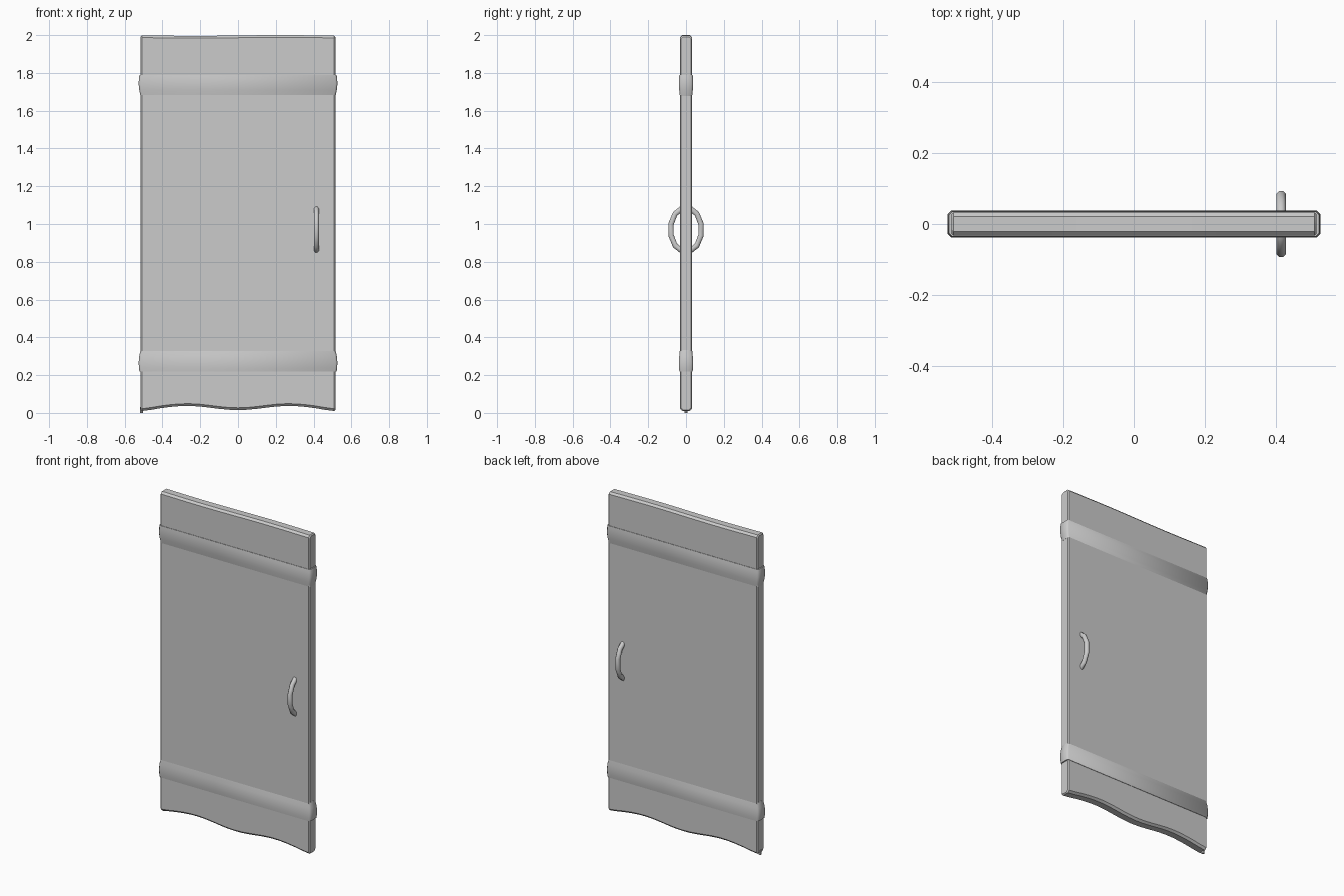
import bpy, bmesh, math

if "Cube" in bpy.data.objects:
    bpy.data.objects.remove(bpy.data.objects["Cube"])


def make_object(name, bm, angle=35):
    bmesh.ops.recalc_face_normals(bm, faces=bm.faces[:])
    mesh = bpy.data.meshes.new(name)
    bm.to_mesh(mesh)
    bm.free()
    ob = bpy.data.objects.new(name, mesh)
    bpy.context.collection.objects.link(ob)
    bpy.ops.object.select_all(action='DESELECT')
    ob.select_set(True)
    bpy.context.view_layer.objects.active = ob
    bpy.ops.object.shade_smooth_by_angle(angle=math.radians(angle))
    return ob


def loft(rings, closed=False):
    """Skin a list of equal-length point rings; cap the ends unless closed."""
    bm = bmesh.new()
    loops = [[bm.verts.new(p) for p in ring] for ring in rings]
    pairs = list(zip(loops, loops[1:]))
    if closed:
        pairs.append((loops[-1], loops[0]))
    else:
        bm.faces.new(loops[0])
        bm.faces.new(loops[-1])
    for a, b in pairs:
        for i in range(len(a)):
            j = (i + 1) % len(a)
            bm.faces.new((a[i], a[j], b[j], b[i]))
    return bm


# Door slab: chamfered cross-sections along x, with a wavy worn bottom edge
HX, HY, C = 0.515, 0.033, 0.012


def slab_ring(x, inset=0.0):
    y = HY - inset
    bottom = 0.024 - 0.011 * math.cos(x / 0.27 * math.pi) + 0.002
    if abs(x) > 0.4:
        bottom -= 0.05 * (abs(x) - 0.4)
    top = 1.998 + 0.002 * math.sin(x * 7)
    b, t = bottom + inset, top - inset
    return [(x, -y + C, b), (x, y - C, b), (x, y, b + C), (x, y, t - C),
            (x, y - C, t), (x, -y + C, t), (x, -y, t - C), (x, -y, b + C)]


xs = [-HX + 0.006 + (2 * HX - 0.012) * i / 20 for i in range(21)]
rings = [slab_ring(-HX, 0.006)] + [slab_ring(x) for x in xs] + [slab_ring(HX, 0.006)]
make_object("door_slab", loft(rings), 30)


# Straps: thin bands around the slab that taper away towards the door's middle
def strap_ring(z, offset):
    x, y, c = HX + 0.002 + offset, HY + offset * 0.5, 0.01
    return [(-x, -y + c, z), (-x + c, -y, z), (x - c, -y, z), (x, -y + c, z),
            (x, y - c, z), (x - c, y, z), (-x + c, y, z), (-x, y - c, z)]


for name, z, direction in (("upper_strap", 1.79, -1), ("lower_strap", 0.22, 1)):
    profile = [(0, 0.005), (0.02, 0.008), (0.05, 0.009), (0.08, 0.006), (0.113, -0.001)]
    make_object(name, loft([strap_ring(z + direction * d, o) for d, o in profile]), 50)


# Handle: a tall ring passing through the slab, pulled on both sides
N, SIDES, TUBE = 12, 8, 0.0145
rings = []
for i in range(N):
    a = 2 * math.pi * (i + 0.5) / N
    cy, cz = math.cos(a), math.sin(a)
    ring = []
    for k in range(SIDES):
        b = 2 * math.pi * (k + 0.5) / SIDES
        r = TUBE * 1.08 * math.cos(b)
        ring.append((0.415 + TUBE * math.sin(b),
                     (0.082 + r) * cy, 0.97 + (0.118 + r) * cz))
    rings.append(ring)
make_object("ring_handle", loft(rings, closed=True), 50)


# Pivot pin under the hinge side
bm = bmesh.new()
bmesh.ops.create_cone(bm, cap_ends=True, segments=8, radius1=0.009, radius2=0.009, depth=0.03)
bmesh.ops.translate(bm, verts=bm.verts, vec=(-0.511, 0, 0.015))
make_object("pivot_pin", bm)
